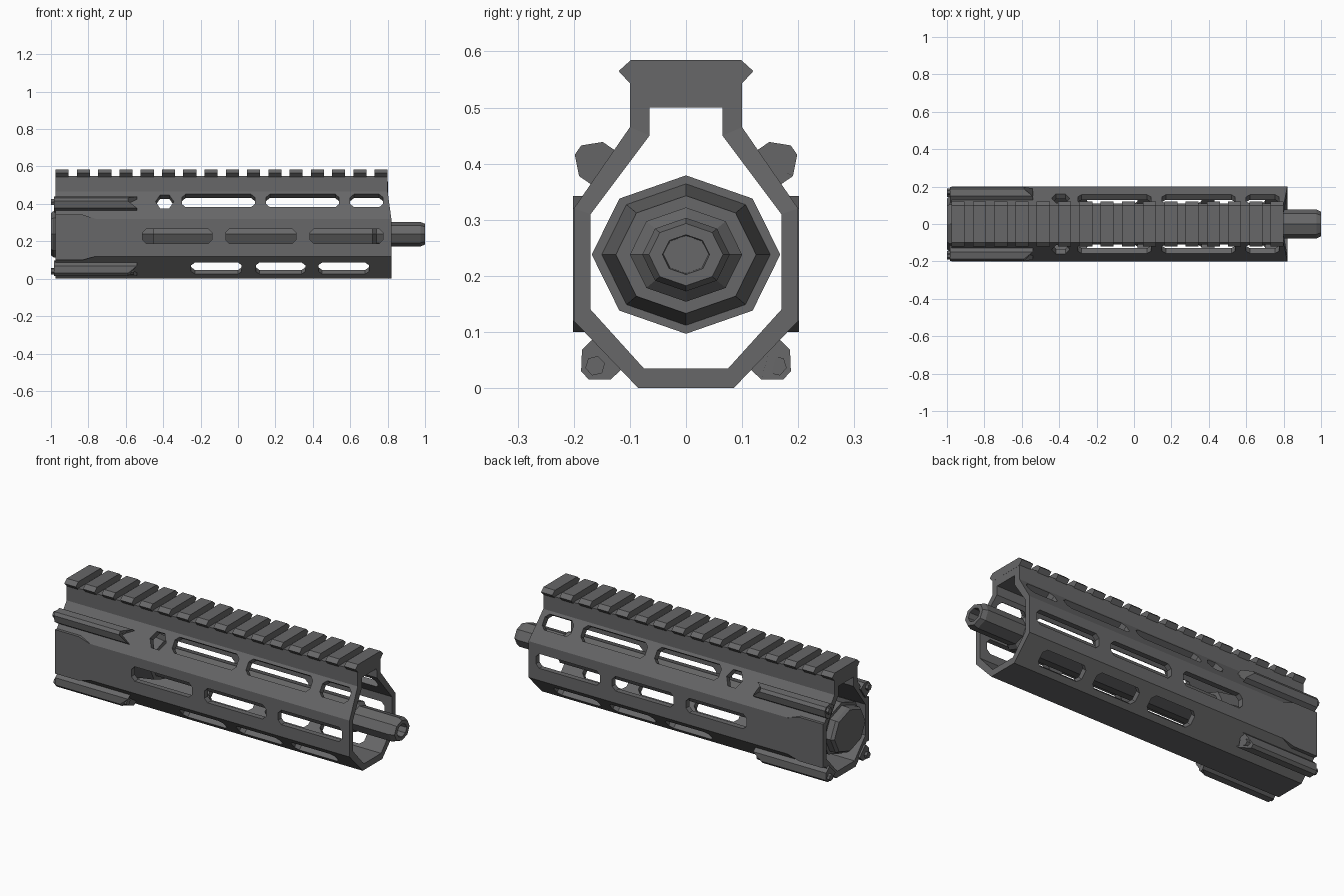
import bpy, bmesh, math
from mathutils import Vector

cube = bpy.data.objects.get("Cube")
if cube:
    bpy.data.objects.remove(cube, do_unlink=True)

metal = bpy.data.materials.new("dark_grey_metal")
metal.use_nodes = True
GREY = (0.135, 0.135, 0.138, 1)
metal.diffuse_color = GREY
metal.node_tree.nodes["Principled BSDF"].inputs["Base Color"].default_value = GREY


def loft(bm, rings, loop=False):
    """Skin a list of equal-length rings; cap the ends or join them up."""
    vs = [[bm.verts.new(p) for p in r] for r in rings]
    n = len(vs[0])
    pairs = list(zip(vs, vs[1:])) + ([(vs[-1], vs[0])] if loop else [])
    for a, b in pairs:
        for i in range(n):
            j = (i + 1) % n
            bm.faces.new((a[i], a[j], b[j], b[i]))
    if not loop:
        bm.faces.new(vs[0])
        bm.faces.new(vs[-1])


def finish(name, bm):
    bmesh.ops.recalc_face_normals(bm, faces=bm.faces)
    mesh = bpy.data.meshes.new(name)
    bm.to_mesh(mesh)
    bm.free()
    mesh.materials.append(metal)
    ob = bpy.data.objects.new(name, mesh)
    bpy.context.collection.objects.link(ob)
    return ob


class Wall:
    """Frame on one wall of the tube: u runs along the section, v points out."""
    def __init__(self, start, end):
        self.o = Vector(start)
        self.t = (Vector(end) - self.o).normalized()
        self.n = Vector((self.t.y, -self.t.x))

    def at(self, x, u, v, side):
        p = self.o + self.t * u + self.n * v
        return (x, side * p.x, p.y)


OUTER = [(.085, 0), (.2, .12), (.2, .32), (.1, .465), (.1, .55)]
INNER = [(.075, .035), (.17, .14), (.17, .31), (.065, .45), (.065, .5)]
REAR = -.975
low, mid, high = (Wall(OUTER[i], OUTER[i + 1]) for i in range(3))


# Handguard tube with a slightly raked front edge
def section(half, front):
    pts = half + [(-y, z) for y, z in reversed(half)]
    rake = lambda z: .82 - .02 * min(1, max(0, (z - .32) / .145))
    return [(rake(z) if front else REAR, y, z) for y, z in pts]


bm = bmesh.new()
loft(bm, [section(OUTER, False), section(OUTER, True),
          section(INNER, True), section(INNER, False)], loop=True)
handguard = finish("handguard", bm)


# Slots with clipped corners, cut through both sides
def slot(bm, wall, x0, x1, u, w, side, clip=.02):
    c = min(clip, w)
    plan = [(x0, u - w + c), (x0 + c, u - w), (x1 - c, u - w), (x1, u - w + c),
            (x1, u + w - c), (x1 - c, u + w), (x0 + c, u + w), (x0, u + w - c)]
    loft(bm, [[wall.at(x, q, v, side) for x, q in plan] for v in (-.055, .02)])


bm = bmesh.new()
for side in (-1, 1):
    for x0, x1 in ((-.3, .09), (.15, .54), (.6, .775)):
        slot(bm, high, x0, x1, .118, .042, side)
    for x0, x1 in ((-.51, -.14), (-.065, .31), (.385, .775)):
        slot(bm, mid, x0, x1, .107, .04, side)
    for x0, x1 in ((-.25, .02), (.095, .36), (.43, .7)):
        slot(bm, low, x0, x1, .077, .043, side)
    # hexagonal hole
    hexagon = [(-.392 + .049 * math.cos(a), .112 + .05 * math.sin(a))
               for a in (math.radians(60 * k) for k in range(6))]
    loft(bm, [[high.at(x, u, v, side) for x, u in hexagon] for v in (-.055, .02)])
cutter = finish("slot_cutter", bm)
cutter.hide_render = True
mod = handguard.modifiers.new("slots", "BOOLEAN")
mod.operation = "DIFFERENCE"
mod.solver = "EXACT"
mod.object = cutter
bpy.context.view_layer.objects.active = handguard
bpy.ops.object.modifier_apply(modifier=mod.name)
bpy.data.objects.remove(cutter, do_unlink=True)

# Top rail teeth
bm = bmesh.new()
TOOTH = [(.097, .54), (.12, .565), (.098, .585), (-.098, .585), (-.12, .565), (-.097, .54)]
for k in range(16):
    x0 = REAR + k * .1137
    loft(bm, [[(x, y, z) for y, z in TOOTH] for x in (x0, x0 + .07)])
finish("top_rail_teeth", bm)

# Raised rear side panels
for side, label in ((-1, "right"), (1, "left")):
    bm = bmesh.new()
    rings = []
    for x, lo, hi in ((REAR, .1, .342), (-.83, .1, .342), (-.76, .12, .32)):
        rings.append([(x, side * y, z) for y, z in
                      ((.201, lo), (.201, hi), (.178, hi), (.178, lo))])
    loft(bm, rings)
    finish(label + "_rear_panel", bm)

# Ridged mounting strips with notched front ends, each holding a hexagonal pin
W = .037
RIDGE = [(-W, -.015), (-W, .025), (-.01, .053), (.01, .053), (W, .025), (W, -.015), (0, -.015)]
for wall, u0, pin_end, level in ((high, .09, -.7, "upper"), (low, .082, -.555, "lower")):
    for side, label in ((-1, "right"), (1, "left")):
        bm = bmesh.new()
        back = [wall.at(-.985, u0 + u, v, side) for u, v in RIDGE]
        front = [wall.at(-.605 + .065 * abs(u) / W, u0 + u, v, side) for u, v in RIDGE]
        loft(bm, [back, front])
        finish(f"{level}_{label}_strip", bm)

        bm = bmesh.new()
        ring = [(.018 * math.cos(k * math.pi / 3), .018 * math.sin(k * math.pi / 3))
                for k in range(6)]
        loft(bm, [[wall.at(x, u0 + u, .028 + v, side) for u, v in ring]
                  for x in (-1, pin_end)])
        finish(f"{level}_{label}_pin", bm)


# Eight-sided barrel parts, slightly flattened
def turned(name, profile):
    bm = bmesh.new()
    loft(bm, [[(x, r * math.cos(k * math.pi / 4), .238 + .84 * r * math.sin(k * math.pi / 4))
               for k in range(8)] for x, r in profile])
    return finish(name, bm)


turned("barrel_nut", [(-1, .135), (-.985, .148), (-.95, .148), (-.95, .168),
                      (-.6, .168), (-.6, .15), (-.45, .125), (-.45, .09)])
turned("barrel", [(-.5, .1), (.72, .1), (.74, .078), (.975, .078),
                  (1, .066), (1, .042), (.92, .04)])
